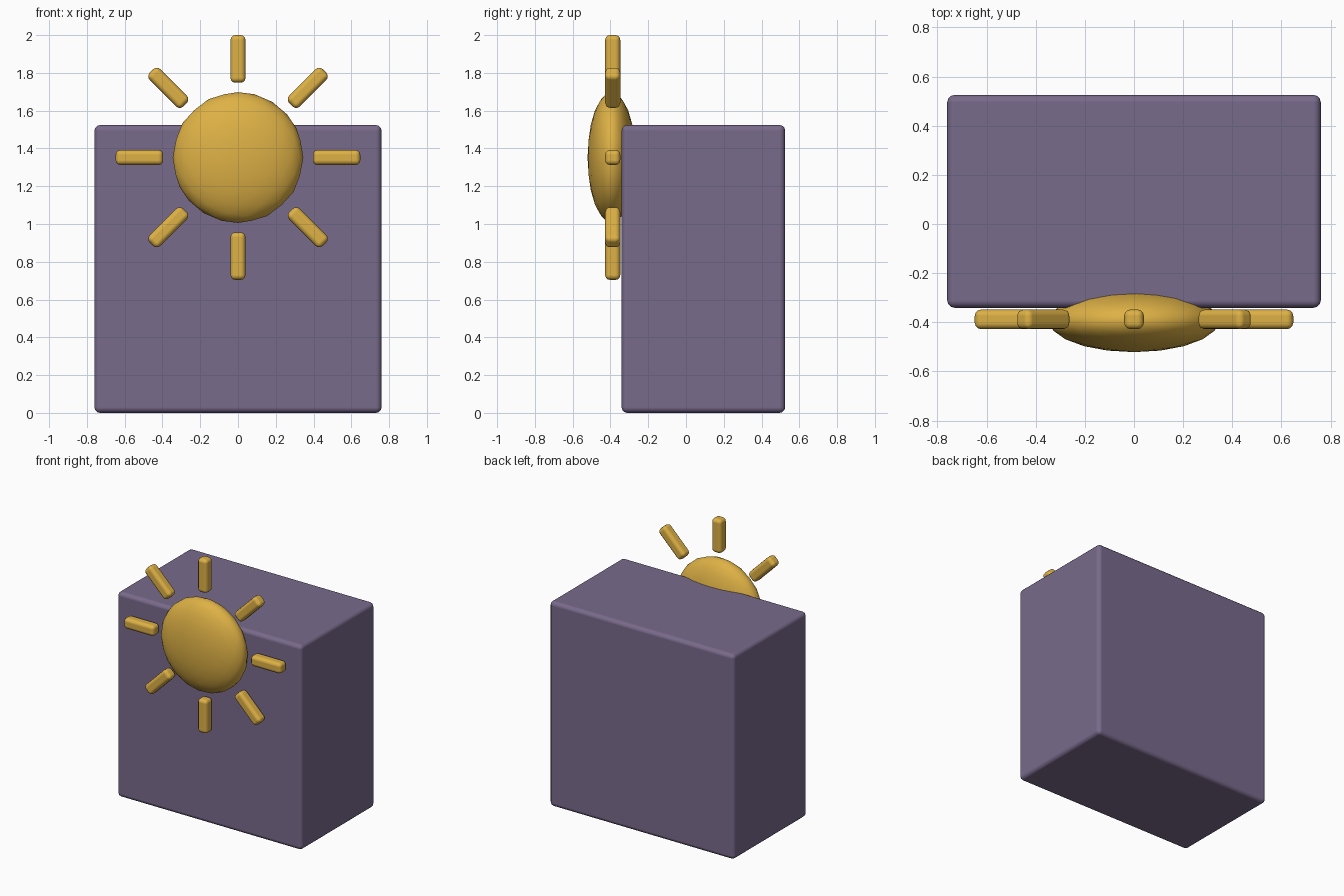
import bpy, bmesh, math
from mathutils import Matrix, Vector

cube = bpy.data.objects.get("Cube")
if cube:
    bpy.data.objects.remove(cube, do_unlink=True)


def material(name, rgb):
    m = bpy.data.materials.new(name)
    m.use_nodes = True
    m.diffuse_color = (*rgb, 1)
    m.node_tree.nodes["Principled BSDF"].inputs["Base Color"].default_value = (*rgb, 1)
    return m


purple = material("muted purple", (0.19, 0.145, 0.26))
gold = material("golden yellow", (0.73, 0.44, 0.06))


def add_object(name, bm, mat, matrix=Matrix()):
    mesh = bpy.data.meshes.new(name)
    for f in bm.faces:
        f.smooth = True
    bm.to_mesh(mesh)
    bm.free()
    mesh.materials.append(mat)
    obj = bpy.data.objects.new(name, mesh)
    obj.matrix_world = matrix
    bpy.context.collection.objects.link(obj)
    return obj


def rounded_box(name, size, bevel, segments, mat, matrix):
    bm = bmesh.new()
    bmesh.ops.create_cube(bm, size=1)
    bmesh.ops.scale(bm, vec=size, verts=bm.verts)
    obj = add_object(name, bm, mat, matrix)
    mod = obj.modifiers.new("Rounded edges", "BEVEL")
    mod.width = bevel
    mod.segments = segments
    mod.harden_normals = True
    return obj


# Main block
rounded_box("block", (1.52, 0.866, 1.524), 0.03, 3, purple,
            Matrix.Translation((0, 0.092, 0.762)))

# Flattened sun disc set into the front of the block
sun_centre = Vector((0, -0.394, 1.352))
bm = bmesh.new()
bmesh.ops.create_icosphere(bm, subdivisions=3, radius=0.346)
bmesh.ops.scale(bm, vec=(1, 0.368, 1), verts=bm.verts)
add_object("sun_disc", bm, gold, Matrix.Translation(sun_centre))

# Ring of eight rays
ray_centre = Vector((0, -0.388, 1.352))
for i in range(8):
    place = (Matrix.Translation(ray_centre)
             @ Matrix.Rotation(i * math.pi / 4, 4, "Y")
             @ Matrix.Translation((0, 0, 0.522)))
    rounded_box(f"sun_ray_{i + 1}", (0.08, 0.08, 0.252), 0.026, 3, gold, place)
